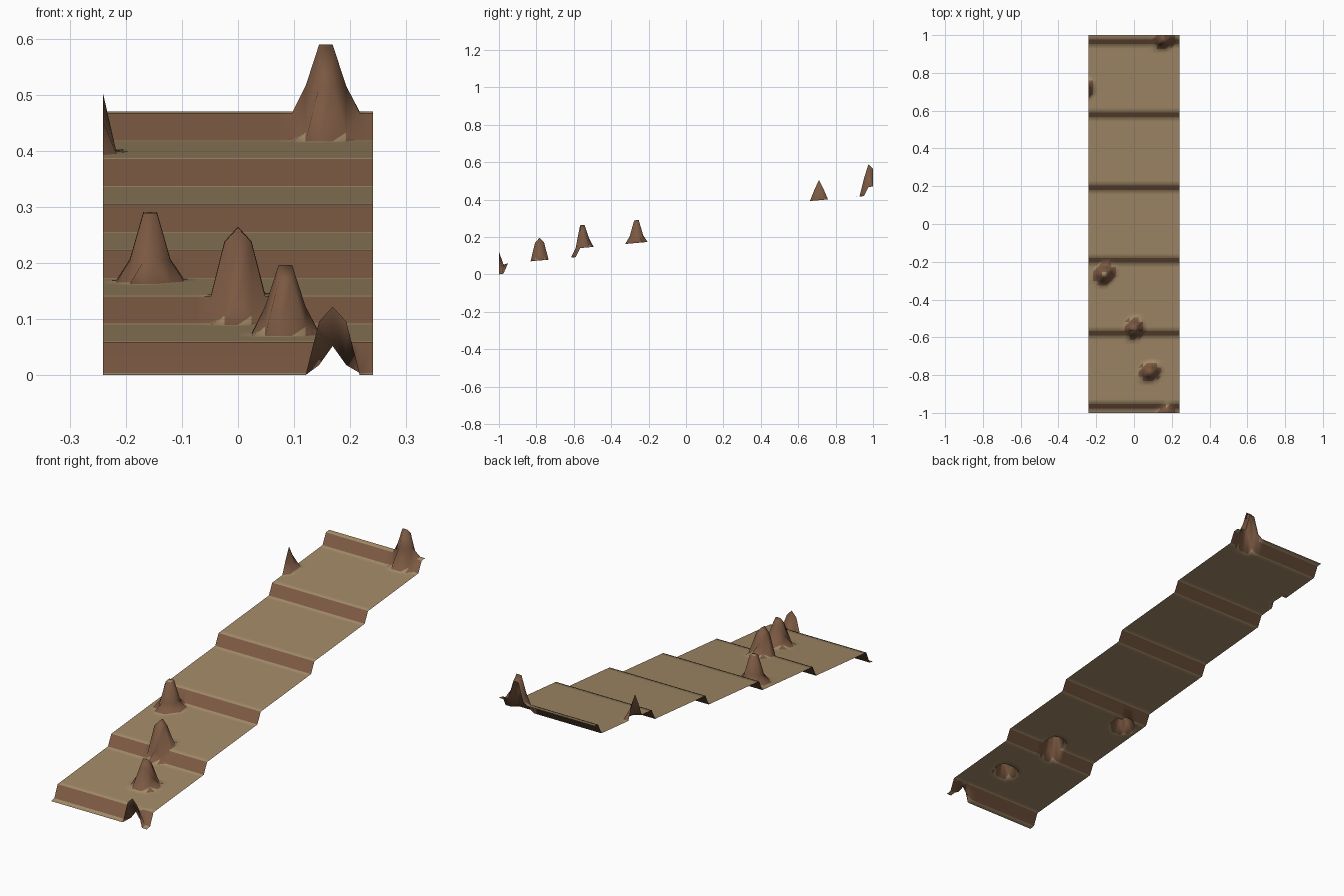
import bpy
import bmesh
import math

if "Cube" in bpy.data.objects:
    bpy.data.objects.remove(bpy.data.objects["Cube"], do_unlink=True)

COLS, ROWS = 20, 83
CELL = 2 / ROWS
TERRACE = 16          # rows per terrace
SPIRE_HEIGHT = 0.122
# spire centres in grid cells (column, row), some cut off by the border
SPIRES = [(17, -0.5), (13.5, 9), (10, 18.5), (3.5, 30.5), (-1, 71), (16.5, 82)]


def make_material(name, color):
    mat = bpy.data.materials.new(name)
    mat.use_nodes = True
    mat.diffuse_color = (*color, 1)
    mat.node_tree.nodes["Principled BSDF"].inputs["Base Color"].default_value = (*color, 1)
    return mat


def terrace_height(row):
    """Gently rising treads separated by one-cell risers."""
    if row < 2:
        return 0.004 * row
    steps = (row - 2) // TERRACE + 1
    return 0.008 + 0.0022 * row + 0.0465 * steps


def spire_height(col, row):
    """Steep rounded columns with a small plateau."""
    d = min(math.hypot(col - c, row - r) for c, r in SPIRES)
    t = max(0, min(1, (2.1 - d) / 1.4))
    return SPIRE_HEIGHT * t * t * (3 - 2 * t)


# height field sheet
bm = bmesh.new()
grid = [[bm.verts.new(((c - COLS / 2) * CELL, (r - ROWS / 2) * CELL,
                       terrace_height(r) + spire_height(c, r)))
         for c in range(COLS + 1)] for r in range(ROWS + 1)]
for r in range(ROWS):
    for c in range(COLS):
        sw, se = grid[r][c], grid[r][c + 1]
        nw, ne = grid[r + 1][c], grid[r + 1][c + 1]
        bm.faces.new((sw, se, ne))
        bm.faces.new((sw, ne, nw))

# steep faces are bare rock, the rest is sand
bm.normal_update()
for face in bm.faces:
    face.smooth = True
    face.material_index = 1 if face.normal.z < 0.8 else 0

mesh = bpy.data.meshes.new("terraced_ground")
bm.to_mesh(mesh)
bm.free()
mesh.materials.append(make_material("sand", (0.35, 0.246, 0.133)))
mesh.materials.append(make_material("brown_rock", (0.195, 0.098, 0.054)))
ground = bpy.data.objects.new("terraced_ground", mesh)
bpy.context.collection.objects.link(ground)
